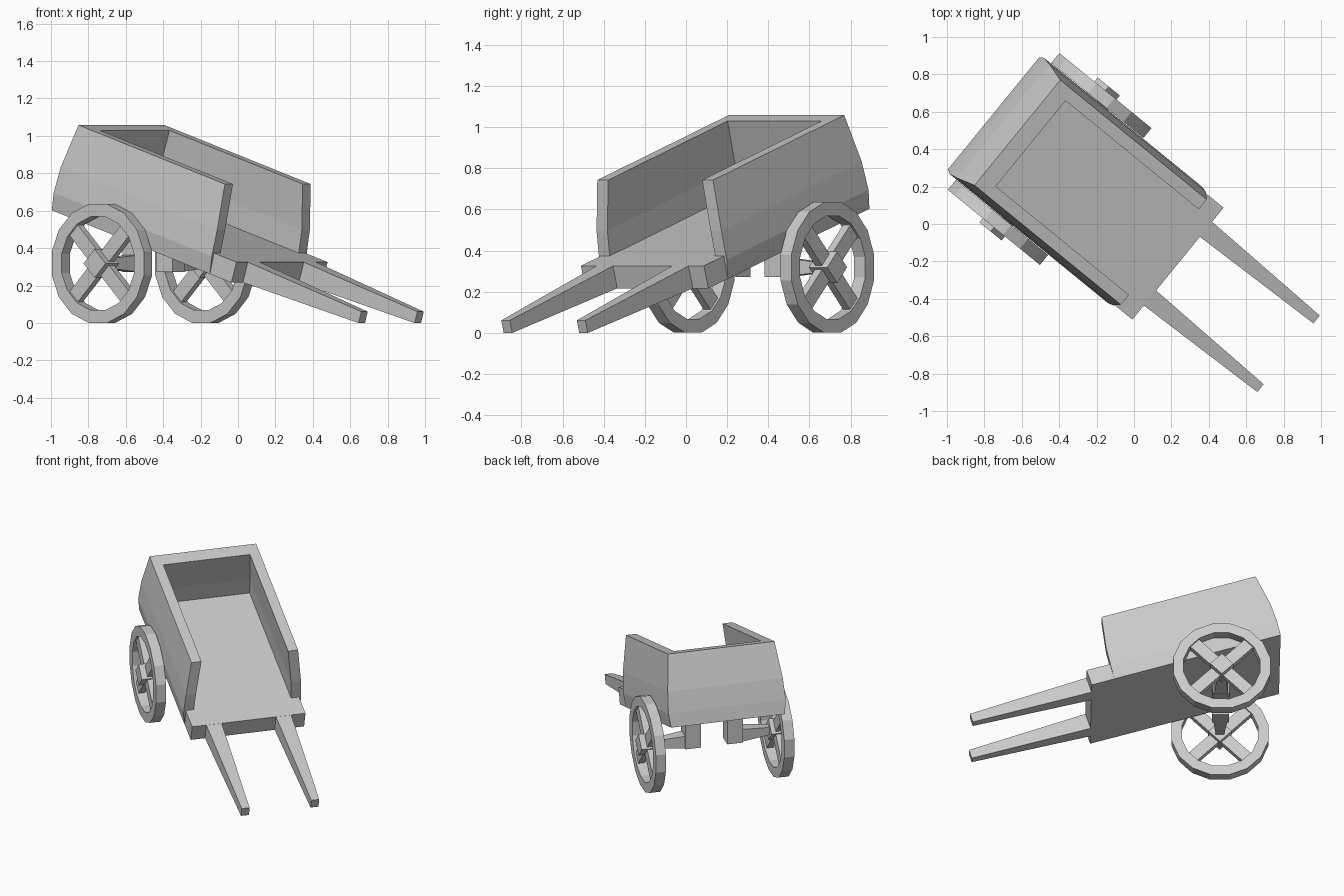
import bpy, bmesh, math
from mathutils import Matrix, Vector

if "Cube" in bpy.data.objects:
    bpy.data.objects.remove(bpy.data.objects["Cube"], do_unlink=True)

wood = bpy.data.materials.new("plain_grey")
wood.use_nodes = True
GREY = (0.6, 0.6, 0.6, 1)
wood.diffuse_color = GREY
wood.node_tree.nodes["Principled BSDF"].inputs["Base Color"].default_value = GREY

# Local axes: x runs forward to the handles, y to the cart's left
LEVEL = Matrix.Translation((-0.01, -0.012, 0)) @ Matrix.Rotation(math.radians(-39.2), 4, "Z")
TILTED = LEVEL @ Matrix.Rotation(math.radians(17.35), 4, "Y")


def loft(name, rings, frame, cyclic=False):
    """Skin matching rings of points; cap the ends unless cyclic."""
    bm = bmesh.new()
    rows = [[bm.verts.new(frame @ Vector(p)) for p in ring] for ring in rings]
    n = len(rows[0])
    for k in range(len(rows) if cyclic else len(rows) - 1):
        a, b = rows[k], rows[(k + 1) % len(rows)]
        for i in range(n):
            j = (i + 1) % n
            bm.faces.new((a[i], a[j], b[j], b[i]))
    if not cyclic:
        bm.faces.new(rows[0])
        bm.faces.new(rows[-1])
    bmesh.ops.recalc_face_normals(bm, faces=bm.faces)
    mesh = bpy.data.meshes.new(name)
    bm.to_mesh(mesh)
    bm.free()
    mesh.materials.append(wood)
    obj = bpy.data.objects.new(name, mesh)
    bpy.context.collection.objects.link(obj)
    return obj


def box(name, x0, x1, y0, y1, z0, z1, frame):
    return loft(name, [[(x0, y0, z), (x1, y0, z), (x1, y1, z), (x0, y1, z)]
                       for z in (z0, z1)], frame)


# Bulging three-sided wall: height, half width, rear, front
def wall_ring(z, h, rear, front):
    i, r = h - 0.068, rear + 0.096
    outline = [(front, -h), (rear, -h), (rear, h), (front, h),
               (front, i), (r, i), (r, -i), (front, -i)]
    return [(x, y, z) for x, y in outline]


levels = [(0.29, 0.387, -1.092, 0.05), (0.386, 0.4, -1.098, 0.045),
          (0.53, 0.392, -1.098, 0.032), (0.774, 0.363, -1.071, -0.013)]
loft("cart_walls", [wall_ring(*level) for level in levels], TILTED)

# Floor reaching forward past the walls
box("cart_floor", -1.07, 0.205, -0.386, 0.386, 0.29, 0.405, TILTED)


# Tapered handles
def section(x, y, w, t):
    return [(x, y + a * w, 0.3475 + b * t)
            for a, b in ((-1, -1), (1, -1), (1, 1), (-1, 1))]


AXLE_X, AXLE_Z = -0.569, 0.318
SIDES, OUTER, INNER = 16, 0.324, 0.255

for side, s in (("left", 1), ("right", -1)):
    loft(side + "_handle", [section(0.2, s * 0.237, 0.052, 0.057),
                            section(1.012, s * 0.237, 0.027, 0.032)], TILTED)

    # Wheel rim
    rings = []
    for k in range(SIDES):
        t = (k + 0.5) * math.tau / SIDES
        rings.append([(AXLE_X + r * math.cos(t), s * y, AXLE_Z + r * math.sin(t))
                      for r, y in ((OUTER, 0.403), (OUTER, 0.472),
                                   (INNER, 0.472), (INNER, 0.403))])
    loft(side + "_wheel_rim", rings, LEVEL, cyclic=True)

    # Crossed spokes and square hub, turned to the diagonals
    diagonal = (LEVEL @ Matrix.Translation((AXLE_X, 0, AXLE_Z))
                @ Matrix.Rotation(math.radians(45), 4, "Y"))
    box(side + "_spoke_a", -0.265, 0.265, s * 0.415, s * 0.46, -0.04, 0.04, diagonal)
    box(side + "_spoke_b", -0.04, 0.04, s * 0.416, s * 0.459, -0.265, 0.265, diagonal)
    box(side + "_hub", -0.054, 0.054, s * 0.385, s * 0.5, -0.054, 0.054, diagonal)

    # Axle bracket under the floor and its tapering stub
    box(side + "_axle_bracket", AXLE_X - 0.055, AXLE_X + 0.055, s * 0.09, s * 0.195,
        0.272, 0.53, LEVEL)
    loft(side + "_axle_stub",
         [[(AXLE_X + a * w, s * y, AXLE_Z + b * w)
           for a, b in ((-1, -1), (1, -1), (1, 1), (-1, 1))]
          for y, w in ((0.19, 0.045), (0.41, 0.025))], LEVEL)
